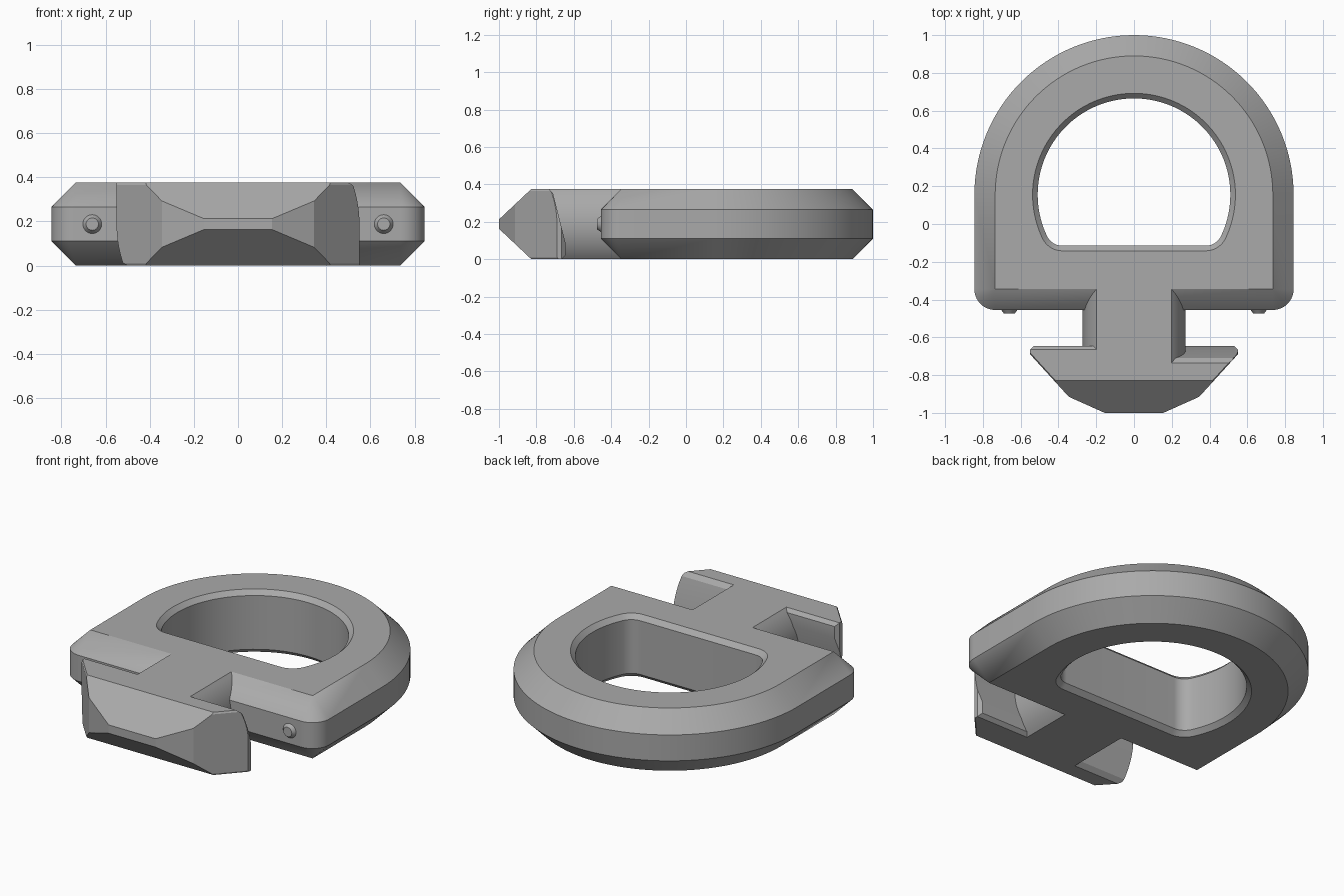
import bpy, bmesh, math
from mathutils import Vector, Matrix

if "Cube" in bpy.data.objects:
    bpy.data.objects.remove(bpy.data.objects["Cube"])

H = 0.375          # overall thickness
MID = H / 2
CY = 0.155         # centre of the round part of the ring

grey = bpy.data.materials.new("plain grey")
grey.use_nodes = True
grey.diffuse_color = (0.4, 0.4, 0.4, 1)
grey.node_tree.nodes["Principled BSDF"].inputs["Base Color"].default_value = (0.4, 0.4, 0.4, 1)


def finish(bm, name):
    bmesh.ops.remove_doubles(bm, verts=bm.verts, dist=0.0005)
    bmesh.ops.recalc_face_normals(bm, faces=bm.faces)
    mesh = bpy.data.meshes.new(name)
    bm.to_mesh(mesh)
    bm.free()
    mesh.materials.append(grey)
    ob = bpy.data.objects.new(name, mesh)
    bpy.context.collection.objects.link(ob)
    bpy.ops.object.select_all(action='DESELECT')
    ob.select_set(True)
    bpy.context.view_layer.objects.active = ob
    bpy.ops.object.shade_smooth_by_angle(angle=math.radians(20))
    return ob


def arc(cx, cy, r, a0, a1, n):
    return [(cx + r * math.cos(a0 + (a1 - a0) * i / n),
             cy + r * math.sin(a0 + (a1 - a0) * i / n)) for i in range(n + 1)]


def d_outline(radius, flat, fillet, straight):
    """D shape: big arc on top, flat bottom, two filleted corners."""
    dy = CY - flat - fillet
    if straight:
        cx, a = radius - fillet, 0
    else:
        cx = math.sqrt((radius - fillet) ** 2 - dy ** 2)
        a = -math.atan2(dy, cx)
    corner = arc(cx, flat + fillet, fillet, -math.pi / 2, a, 10)
    top = arc(0, CY, radius, a, math.pi - a, 64)
    return corner + top + [(-x, y) for x, y in reversed(corner)]


# Ring: closed loft through outer and hole outlines
def outer(inset):
    return d_outline(0.845 - inset, -0.455 + inset, 0.11 - inset, True)


def hole(grow):
    return d_outline(0.51 + grow, -0.115 - grow, 0.09 + grow, False)


BEV, LIP = 0.11, 0.027
levels = [(outer(BEV), 0), (outer(0), BEV), (outer(0), H - BEV), (outer(BEV), H),
          (hole(LIP), H), (hole(0), H - LIP), (hole(0), LIP), (hole(LIP), 0)]
bm = bmesh.new()
loops = [[bm.verts.new((x, y, z)) for x, y in pts] for pts, z in levels]
for i, low in enumerate(loops):
    high = loops[(i + 1) % len(loops)]
    for j in range(len(low)):
        k = (j + 1) % len(low)
        bm.faces.new((low[j], low[k], high[k], high[j]))
finish(bm, "ring")

# Neck: round bar trimmed flat above and below
bm = bmesh.new()
y0, y1 = -0.745, -0.335
trim = math.asin(MID / 0.273)
side = arc(0, MID, 0.273, -trim, trim, 20)
section = side + [(-x, z) for x, z in reversed(side)]
front = [bm.verts.new((x, y0, z)) for x, z in section]
back = [bm.verts.new((x, y1, z)) for x, z in section]
for j in range(len(section)):
    k = (j + 1) % len(section)
    bm.faces.new((front[j], front[k], back[k], back[j]))
bm.faces.new(front)
bm.faces.new(back)
finish(bm, "neck")


# Locking head: carve one wing, then turn a copy half way about the neck axis
def cut(bm, point, normal):
    geom = bm.verts[:] + bm.edges[:] + bm.faces[:]
    res = bmesh.ops.bisect_plane(bm, geom=geom, dist=1e-5, plane_co=point,
                                 plane_no=normal, clear_outer=True)
    edges = [e for e in res["geom_cut"] if isinstance(e, bmesh.types.BMEdge)]
    bmesh.ops.holes_fill(bm, edges=[e for e in edges if e.is_boundary])


bm = bmesh.new()
plan = [(0, -0.645), (0.55, -0.645), (0.55, -0.69), (0.345, -0.915), (0.155, -1), (0, -1)]
base = bm.faces.new([bm.verts.new((x, y, 0)) for x, y in plan])
lift = bmesh.ops.extrude_face_region(bm, geom=[base])["geom"]
bmesh.ops.translate(bm, vec=(0, 0, H), verts=[v for v in lift if isinstance(v, bmesh.types.BMVert)])
bmesh.ops.recalc_face_normals(bm, faces=bm.faces)

for s in (1, -1):                                   # nose slopes and thin edge bevels
    cut(bm, (0, -1, MID + s * 0.025), (0, -0.16, s * 0.17))
    cut(bm, (0.41, -0.835, MID + s * MID), (0.9, -0.82, s * 0.7))
cut(bm, (0, -0.71, 0.35), (0, 0.24, 0.06))          # locking ramp
cut(bm, (0, -0.735, H), (0, 1, 1))
cut(bm, (0, -0.665, 0), (0, 1, -1))
cut(bm, (0.53, -0.645, 0), (1, 1, 0))
for i in range(1, 7):                               # rounded turning corner
    a = math.radians(3.2 * i)
    n = Vector((math.cos(a), 0, math.sin(a)))
    cut(bm, Vector((0, 0, MID)) + n * 0.55, n)

inner = [f for f in bm.faces if all(abs(v.co.x) < 1e-4 for v in f.verts)]
bmesh.ops.delete(bm, geom=inner, context='FACES')
copy = bmesh.ops.duplicate(bm, geom=bm.verts[:] + bm.edges[:] + bm.faces[:])["geom"]
bmesh.ops.rotate(bm, cent=(0, 0, MID), matrix=Matrix.Rotation(math.pi, 3, 'Y'),
                 verts=[v for v in copy if isinstance(v, bmesh.types.BMVert)])
finish(bm, "locking_head")

# Small bevelled pins on the front of the ring
for name, x in (("left_pin", 0.66), ("right_pin", -0.66)):
    bm = bmesh.new()
    bmesh.ops.create_cone(bm, cap_ends=True, segments=32, radius1=0.05, radius2=0.028, depth=0.03,
                          matrix=Matrix.Translation((x, -0.46, MID)) @ Matrix.Rotation(math.pi / 2, 4, 'X'))
    finish(bm, name)
